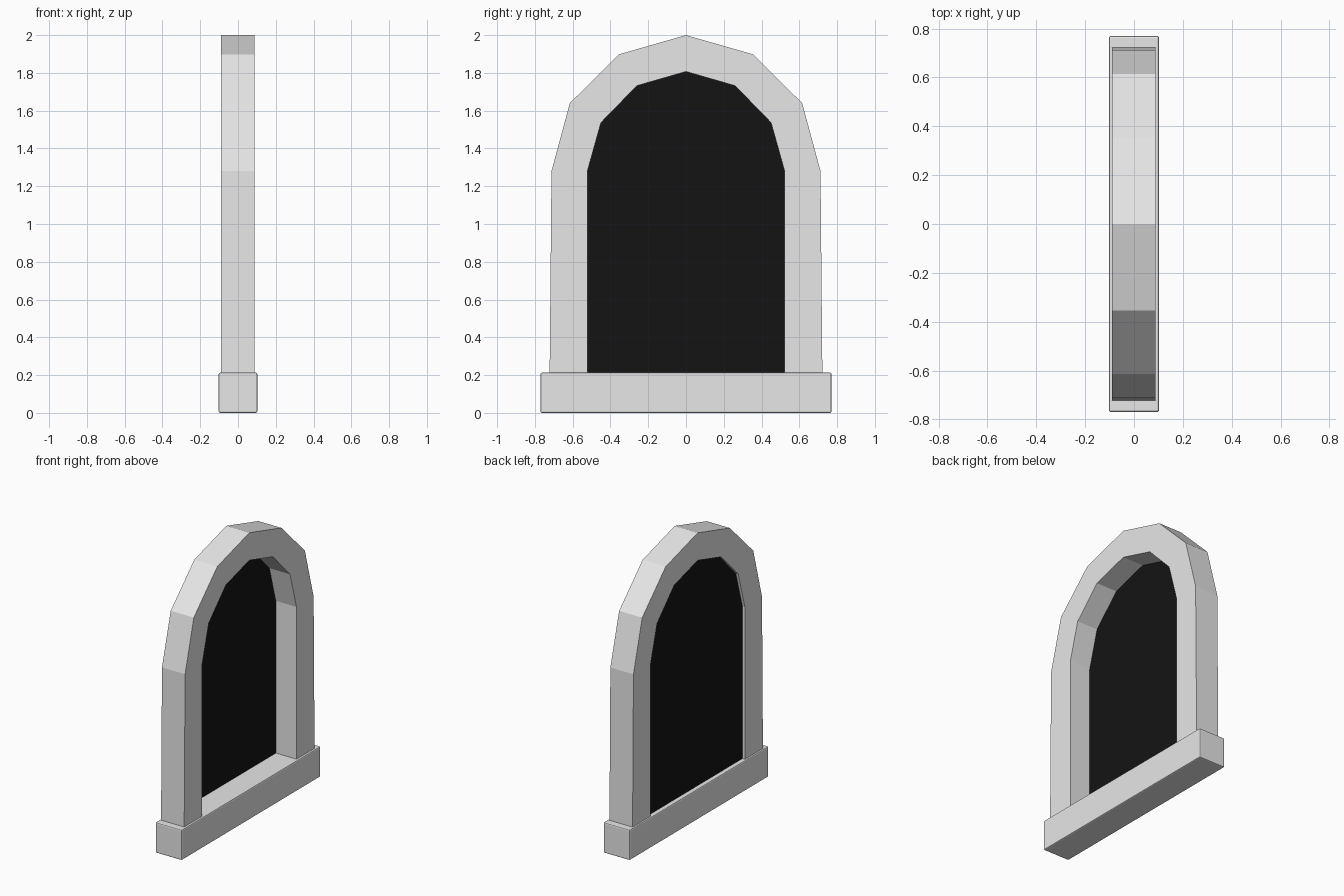
import bpy, bmesh

if "Cube" in bpy.data.objects:
    bpy.data.objects.remove(bpy.data.objects["Cube"])

def material(name, rgb):
    m = bpy.data.materials.new(name)
    m.diffuse_color = (*rgb, 1.0)
    m.use_nodes = True
    m.node_tree.nodes["Principled BSDF"].inputs["Base Color"].default_value = m.diffuse_color
    return m

STONE = material("pale grey stone", (0.8, 0.8, 0.8))
BLACK = material("black", (0.007, 0.007, 0.007))

def finish(bm, name, mat):
    bmesh.ops.recalc_face_normals(bm, faces=bm.faces)
    me = bpy.data.meshes.new(name)
    bm.to_mesh(me)
    bm.free()
    ob = bpy.data.objects.new(name, me)
    bpy.context.collection.objects.link(ob)
    me.materials.append(mat)
    return ob

def mirrored(half):
    """Half profile (y, z) ending on the centre line -> full arch."""
    return half + [(-y, z) for y, z in reversed(half[:-1])]

SILL_TOP = 0.213
outer = mirrored([(0.722, SILL_TOP - 0.003), (0.712, 1.28), (0.615, 1.64), (0.355, 1.898), (0, 2.0)])
inner = mirrored([(0.522, SILL_TOP - 0.003), (0.522, 1.28), (0.45, 1.537), (0.26, 1.732), (0, 1.807)])

# Arched frame: a faceted ring of rectangular sections
X0, X1 = -0.091, 0.088
bm = bmesh.new()
rings = []
for (yo, zo), (yi, zi) in zip(outer, inner):
    rings.append([bm.verts.new(p) for p in
                  ((X0, yo, zo), (X1, yo, zo), (X1, yi, zi), (X0, yi, zi))])
for a, b in zip(rings, rings[1:]):
    for i in range(4):
        j = (i + 1) % 4
        bm.faces.new((a[i], a[j], b[j], b[i]))
bm.faces.new(rings[0])
bm.faces.new(rings[-1])
finish(bm, "arched_frame", STONE)

# Dark pane set close to the rear of the frame
bm = bmesh.new()
bm.faces.new([bm.verts.new((-0.072, y, z)) for y, z in inner])
bmesh.ops.solidify(bm, geom=bm.faces[:], thickness=0.002)
finish(bm, "dark_pane", BLACK)

# Sill block with small chamfered edges
bm = bmesh.new()
bmesh.ops.create_cube(bm, size=1)
for v in bm.verts:
    v.co.x *= 0.205
    v.co.y *= 1.54
    v.co.z = (v.co.z + 0.5) * SILL_TOP
sill = finish(bm, "sill", STONE)
bevel = sill.modifiers.new("chamfer", 'BEVEL')
bevel.width = 0.008
bevel.segments = 2
